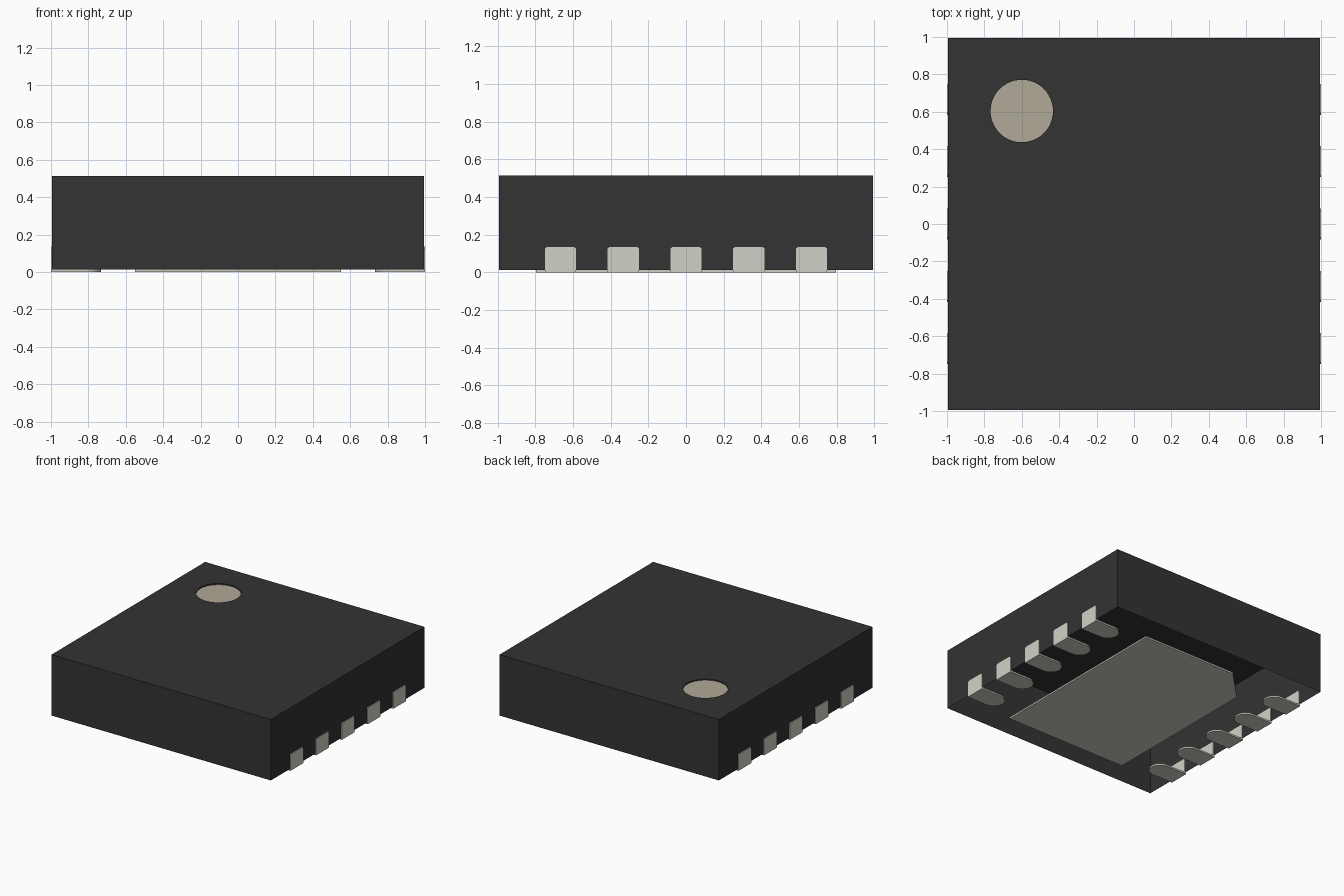
import bpy, bmesh, math

cube = bpy.data.objects.get("Cube")
if cube:
    bpy.data.objects.remove(cube, do_unlink=True)

HALF, BASE, TOP = 0.994, 0.0133, 0.513   # body half width, underside, top
PITCH, PAD_R = 0.333, 0.083              # terminal spacing, half width


def material(name, srgb):
    linear = [((c + 0.055) / 1.055) ** 2.4 for c in srgb] + [1]
    mat = bpy.data.materials.new(name)
    mat.use_nodes = True
    mat.diffuse_color = linear
    mat.node_tree.nodes["Principled BSDF"].inputs["Base Color"].default_value = linear
    return mat


black = material("black plastic", (0.2, 0.2, 0.2))
metal = material("grey metal", (0.824, 0.82, 0.781))
tan = material("light brown marking", (0.691, 0.664, 0.598))


def finish(bm, name, *mats):
    mesh = bpy.data.meshes.new(name)
    bm.to_mesh(mesh)
    bm.free()
    for mat in mats:
        mesh.materials.append(mat)
    obj = bpy.data.objects.new(name, mesh)
    bpy.context.collection.objects.link(obj)
    return obj


def prism(bm, outline, offset):
    """Extrude a closed outline of 3D points by an offset."""
    face = bm.faces.new([bm.verts.new(p) for p in outline])
    out = bmesh.ops.extrude_face_region(bm, geom=[face], use_keep_orig=True)
    moved = [g for g in out["geom"] if isinstance(g, bmesh.types.BMVert)]
    bmesh.ops.translate(bm, verts=moved, vec=offset)
    bmesh.ops.recalc_face_normals(bm, faces=bm.faces[:])


def ring(bm, points):
    verts = [bm.verts.new(p) for p in points]
    return verts, [bm.edges.new((a, b)) for a, b in zip(verts, verts[1:] + verts[:1])]


def walls(bm, upper, lower):
    n = len(upper)
    for i in range(n):
        j = (i + 1) % n
        bm.faces.new((upper[i], lower[i], lower[j], upper[j]))


# Body: open-bottomed shell with a shallow round marker dimple in its top
bm = bmesh.new()
corners = [(-HALF, -HALF), (HALF, -HALF), (HALF, HALF), (-HALF, HALF)]
dot = [(-0.6 + 0.167 * math.cos(a), 0.604 + 0.167 * math.sin(a))
       for a in (math.tau * i / 48 for i in range(48))]
rim, rim_edges = ring(bm, [(x, y, TOP) for x, y in corners])
hole, hole_edges = ring(bm, [(x, y, TOP) for x, y in dot])
bmesh.ops.triangle_fill(bm, edges=rim_edges + hole_edges, use_beauty=True,
                        normal=(0, 0, 1))
walls(bm, rim, [bm.verts.new((x, y, BASE)) for x, y in corners])
floor = [bm.verts.new((x, y, TOP - 0.01)) for x, y in dot]
walls(bm, hole, floor)
marker = bm.faces.new(floor)
bmesh.ops.recalc_face_normals(bm, faces=bm.faces[:])
marker.material_index = 1
finish(bm, "body", black, tan)

# Central thermal pad with one cut corner beside the marker
bm = bmesh.new()
px, py, cut = 0.55, 0.797, 0.25
prism(bm, [(-px, -py, 0), (px, -py, 0), (px, py, 0),
           (-px + cut, py, 0), (-px, py - cut, 0)], (0, 0, BASE))
finish(bm, "thermal_pad", metal)

# Terminals: round-nosed foot plus upright plate on each side wall
for side, label in ((1, "left"), (-1, "right")):
    for i in range(5):
        y = (i - 2) * PITCH
        nose = [(side * (0.815 - PAD_R * math.cos(a)), y + PAD_R * math.sin(a), 0)
                for a in (math.pi * (k / 16 - 0.5) for k in range(17))]
        bm = bmesh.new()
        prism(bm, [(side, y - PAD_R, 0)] + nose + [(side, y + PAD_R, 0)], (0, 0, BASE))
        x, h, c = side, 0.135, 0.01
        prism(bm, [(x, y - PAD_R, 0), (x, y + PAD_R, 0), (x, y + PAD_R, h - c),
                   (x, y + PAD_R - c, h), (x, y - PAD_R + c, h),
                   (x, y - PAD_R, h - c)], (-side * BASE, 0, 0))
        finish(bm, f"{label}_terminal_{i + 1}", metal)
